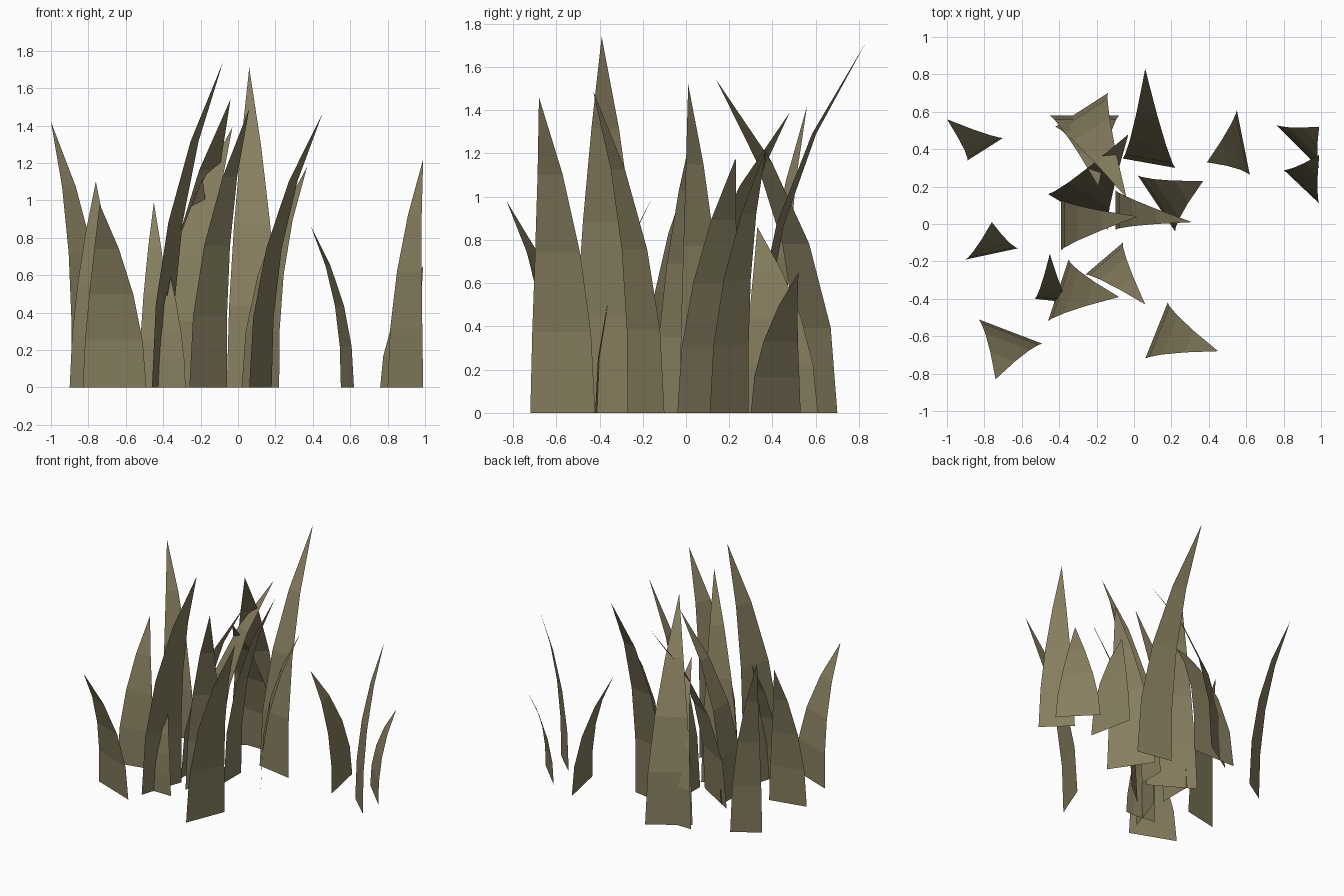
import bpy
import bmesh
from mathutils import Vector

# Remove the default cube only
default_cube = bpy.data.objects.get("Cube")
if default_cube:
    bpy.data.objects.remove(default_cube, do_unlink=True)

# One dry olive colour for the whole tuft
olive = bpy.data.materials.new("dry_olive_grass")
olive.use_nodes = True
colour = (.24, .21, .115, 1)
olive.diffuse_color = colour
shader = next(n for n in olive.node_tree.nodes if n.type == "BSDF_PRINCIPLED")
shader.inputs["Base Color"].default_value = colour
shader.inputs["Roughness"].default_value = 1

SEGMENTS = 4


def grass_blade(name, left_root, right_root, tip):
    """Tapered flat strip that rises from its root line and leans to its tip."""
    left = Vector((*left_root, 0))
    right = Vector((*right_root, 0))
    middle = (left + right) / 2
    half = (right - left) / 2
    top = Vector(tip)
    lean = Vector((top.x - middle.x, top.y - middle.y, 0))

    mesh_builder = bmesh.new()
    previous = None
    for step in range(SEGMENTS):
        t = step / SEGMENTS
        # the lean grows toward the tip while the width shrinks
        centre = middle + lean * t ** 2.2
        centre.z = top.z * t * (1.03 - .03 * t)
        side = half * (1 - t ** 1.7)
        row = [mesh_builder.verts.new(centre - side),
               mesh_builder.verts.new(centre + side)]
        if previous:
            mesh_builder.faces.new((previous[0], previous[1], row[1], row[0]))
        previous = row
    point = mesh_builder.verts.new(top)
    mesh_builder.faces.new((previous[0], previous[1], point))

    mesh = bpy.data.meshes.new(name)
    mesh_builder.to_mesh(mesh)
    mesh_builder.free()
    mesh.materials.append(olive)
    blade = bpy.data.objects.new(name, mesh)
    bpy.context.scene.collection.objects.link(blade)
    return blade


# Outer blades on the right side of the tuft
grass_blade("right_back_blade", (-.89, .34), (-.7, .46), (-1, .56, 1.42))
grass_blade("right_middle_blade", (-.9, -.19), (-.62, -.13), (-.76, .01, 1.1))
grass_blade("right_front_blade", (-.83, -.51), (-.49, -.64), (-.74, -.83, .98))

# Front cluster
grass_blade("front_short_blade", (-.53, -.4), (-.35, -.42), (-.45, -.16, .99))
grass_blade("front_sprout", (-.43, -.42), (-.28, -.42), (-.36, -.34, .59))
grass_blade("front_tallest_blade", (-.46, -.52), (-.35, -.19), (-.08, -.39, 1.74))
grass_blade("front_inner_blade", (-.26, -.27), (-.06, -.1), (.06, -.43, 1.49))
grass_blade("front_left_blade", (.06, -.72), (.18, -.42), (.45, -.68, 1.46))

# Middle cluster
grass_blade("middle_right_blade", (-.39, -.14), (-.39, .13), (.02, .04, 1.36))
grass_blade("middle_blade", (-.1, -.03), (-.1, .18), (.31, .01, 1.52))
grass_blade("middle_wide_blade", (-.46, .16), (-.14, -.03), (-.03, .48, 1.39))
grass_blade("middle_left_blade", (.22, -.04), (.02, .26), (.37, .23, 1.18))

# Back cluster
grass_blade("back_tall_blade", (-.06, .35), (.22, .3), (.06, .83, 1.71))
grass_blade("back_right_blade", (-.14, .7), (-.42, .52), (-.04, .14, 1.54))
grass_blade("back_short_blade", (-.08, .58), (-.45, .58), (-.19, .2, 1.12))

# Outer blades on the left side of the tuft
grass_blade("left_inner_blade", (.62, .26), (.55, .61), (.39, .33, .86))
grass_blade("left_short_blade", (.76, .53), (.99, .3), (.99, .52, .65))
grass_blade("left_outer_blade", (.8, .29), (.99, .11), (.99, .37, 1.22))
